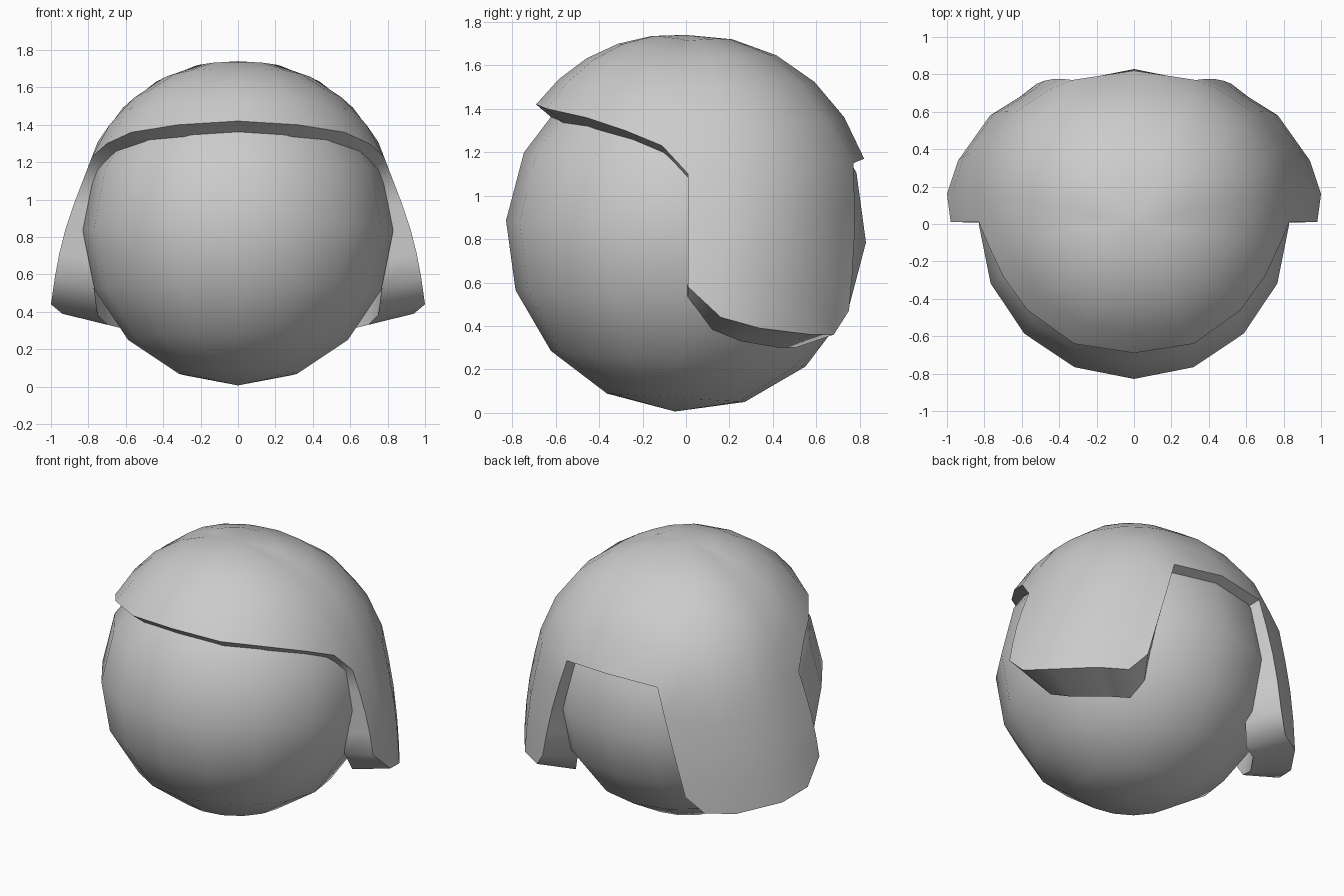
import bpy, bmesh, math
from mathutils import Vector

if "Cube" in bpy.data.objects:
    bpy.data.objects.remove(bpy.data.objects["Cube"])

C = Vector((0, 0, 0.835))


def smooth(ob, angle):
    bpy.ops.object.select_all(action='DESELECT')
    bpy.context.view_layer.objects.active = ob
    ob.select_set(True)
    bpy.ops.object.shade_smooth_by_angle(angle=math.radians(angle))


# Head: low sphere, tilted slightly
bpy.ops.mesh.primitive_uv_sphere_add(segments=16, ring_count=8, radius=0.83,
                                     location=C, rotation=(math.radians(-3.5), 0, 0))
head = bpy.context.object
head.name = "head"
smooth(head, 60)

# Hair: lower edge of the crown, from centre front to centre back
crown_edge = [(0, -.69, 1.42), (.32, -.64, 1.40), (.57, -.46, 1.36), (.70, -.28, 1.30),
              (.78, -.11, 1.23), (.83, .01, 1.10), (.83, .18, 1.10), (.78, .40, 1.10),
              (.63, .60, 1.12), (.45, .72, 1.14), (.33, .77, 1.15), (0, .82, 1.17)]
# Lower edge of the side lock, continuing crown columns 5 to 10
lock_edge = [(.98, .01, .58), (1.0, .16, .44), (.94, .34, .39),
             (.77, .58, .36), (.61, .68, .36), (.52, .75, .47)]
FIRST, CROWN_ROWS, LOCK_ROWS = 5, 5, 4


def crown_point(edge, s):
    e = Vector(edge) - C
    d = Vector((0, 0, 1)).slerp(e.normalized(), s) if s > 0 else Vector((0, 0, 1))
    return C + d * (0.905 + (e.length - 0.905) * s + 0.015 * math.sin(math.pi * s))


def lock_point(top, bottom, s):
    p = Vector(top).lerp(Vector(bottom), s)
    k = 1 + 0.02 * math.sin(math.pi * s)
    return Vector((p.x * k, p.y * k, p.z))


def inner(p, in_lock):
    if not in_lock:
        return C + (p - C).normalized() * 0.80
    t = min(max((1.1 - p.z) / 0.7, 0), 1)
    f = 0.92 - 0.18 * t
    return Vector((p.x * f, p.y * f, p.z - 0.06 * t))


bm = bmesh.new()
outer_cols, inner_cols = [], []
for i, edge in enumerate(crown_edge):
    pts = [(crown_point(edge, r / CROWN_ROWS), False) for r in range(CROWN_ROWS + 1)]
    if FIRST <= i < FIRST + len(lock_edge):
        pts += [(lock_point(edge, lock_edge[i - FIRST], r / LOCK_ROWS), True)
                for r in range(1, LOCK_ROWS + 1)]
    outer_cols.append([bm.verts.new(p) for p, _ in pts])
    inner_cols.append([bm.verts.new(inner(p, k)) for p, k in pts])

# Outer and inner skins
pair = {}
for o, n in zip(outer_cols, inner_cols):
    pair.update(zip(o, n))
for a, b in zip(outer_cols, outer_cols[1:]):
    for r in range(min(len(a), len(b)) - 1):
        q = [a[r], a[r + 1], b[r + 1], b[r]]
        bm.faces.new(q)
        bm.faces.new([pair[v] for v in reversed(q)])

# Weld the pole, then close the rim between the skins
poles = [c[0] for c in outer_cols], [c[0] for c in inner_cols]
outer_set = set(pair)
rim = [e for e in bm.edges if e.is_boundary and e.verts[0] in outer_set
       and max(abs(v.co.x) for v in e.verts) > 1e-4
       and not all(v in poles[0] for v in e.verts)]
for e in rim:
    a, b = e.verts
    bm.faces.new([a, b, pair[b], pair[a]])
for p in poles:
    bmesh.ops.remove_doubles(bm, verts=p, dist=1e-3)
bmesh.ops.recalc_face_normals(bm, faces=bm.faces)
me = bpy.data.meshes.new("hair")
bm.to_mesh(me)
bm.free()
hair = bpy.data.objects.new("hair", me)
bpy.context.collection.objects.link(hair)
smooth(hair, 50)
m = hair.modifiers.new("mirror", 'MIRROR')
m.use_clip = True
m.merge_threshold = 0.002
hair.modifiers.move(len(hair.modifiers) - 1, 0)
